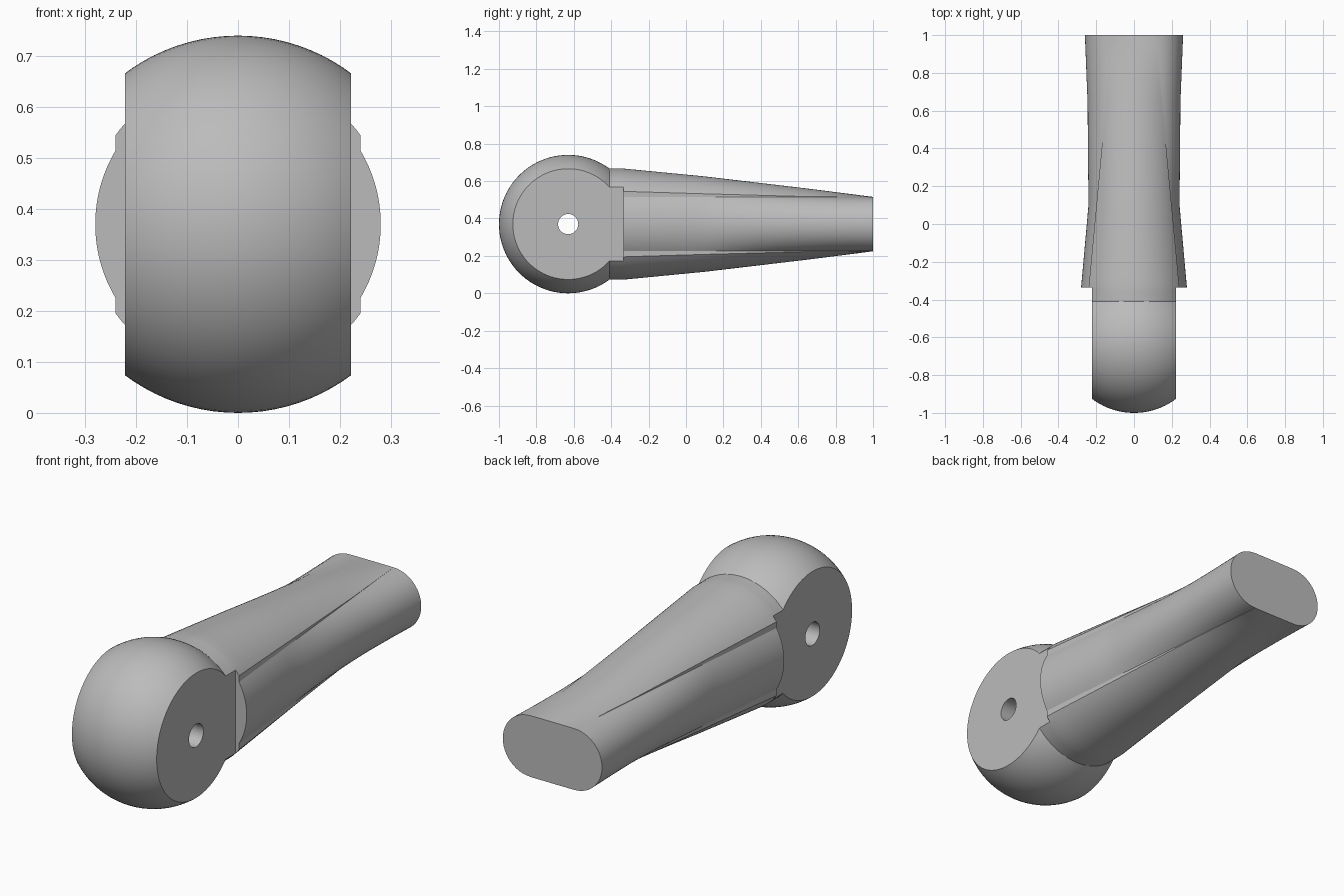
import bpy, bmesh, math
from mathutils import Matrix

cube = bpy.data.objects.get("Cube")
if cube:
    bpy.data.objects.remove(cube, do_unlink=True)

CENTRE_Z = 0.37
BALL_Y = -0.63

grey = bpy.data.materials.new("plain grey")
grey.use_nodes = True
colour = (0.5, 0.5, 0.5, 1)
grey.diffuse_color = colour
grey.node_tree.nodes["Principled BSDF"].inputs["Base Color"].default_value = colour


def make_object(name, bm, helper=False):
    bmesh.ops.recalc_face_normals(bm, faces=bm.faces)
    mesh = bpy.data.meshes.new(name)
    bm.to_mesh(mesh)
    bm.free()
    mesh.materials.append(grey)
    obj = bpy.data.objects.new(name, mesh)
    bpy.context.collection.objects.link(obj)
    obj.hide_render = helper
    return obj


def arc(chord, rise, steps):
    """Circular arc over a half chord, as (along, height) pairs."""
    rise = max(rise, 0.0002)
    radius = (chord * chord + rise * rise) / (2 * rise)
    spread = 2 * math.atan(rise / chord)
    for i in range(steps + 1):
        a = spread * (2 * i / steps - 1)
        yield radius * math.sin(a), radius * math.cos(a) - radius + rise


def section(half_width, bulge, height, edge):
    """Crowned slab with a rounded rib down each side."""
    crown = [(u, edge + v) for u, v in arc(half_width, height - edge, 32)]
    rib = [(half_width + v, -u) for u, v in arc(0.145, bulge, 24)]
    half = crown + rib
    return half + [(-x, -z) for x, z in half]


# Handle: y, slab half width, rib bulge, crown height, crown edge height
stations = [
    (-0.45, 0.251, 0.040, 0.297, 0.159),
    (-0.335, 0.240, 0.040, 0.297, 0.175),
    (0.10, 0.199, 0.042, 0.255, 0.162),
    (0.65, 0.148, 0.098, 0.190, 0.147),
    (1.00, 0.115, 0.145, 0.1455, 0.1452),
]
bm = bmesh.new()
rings = []
for k, (start, end) in enumerate(zip(stations, stations[1:])):
    for i in range(8):
        y, *shape = [a + (b - a) * i / 8 for a, b in zip(start, end)]
        rings.append((y, shape))
rings.append((stations[-1][0], stations[-1][1:]))
loops = [[bm.verts.new((x, y, CENTRE_Z + z)) for x, z in section(*shape)]
         for y, shape in rings]
for a, b in zip(loops, loops[1:]):
    for i in range(len(a)):
        j = (i + 1) % len(a)
        bm.faces.new((a[i], a[j], b[j], b[i]))
bm.faces.new(loops[0])
bm.faces.new(loops[-1])
handle = make_object("handle", bm, helper=True)

# Ball end
bm = bmesh.new()
bmesh.ops.create_uvsphere(
    bm, u_segments=96, v_segments=48, radius=0.37,
    matrix=Matrix.Translation((0, BALL_Y, CENTRE_Z)) @ Matrix.Rotation(math.pi / 2, 4, 'Y'))
body = make_object("ball_ended_handle", bm)

# Cutters for the two flat cheeks and the pin hole
cutters = []
for side, label in ((1, "left"), (-1, "right")):
    bm = bmesh.new()
    bmesh.ops.create_cube(
        bm, matrix=Matrix.Translation((side * 0.722, -0.835, CENTRE_Z)) @ Matrix.Diagonal((1, 1, 2, 1)))
    cutters.append(make_object(label + "_cheek_cutter", bm, helper=True))
bm = bmesh.new()
bmesh.ops.create_cone(
    bm, cap_ends=True, segments=48, radius1=0.054, radius2=0.054, depth=1,
    matrix=Matrix.Translation((0, BALL_Y, CENTRE_Z)) @ Matrix.Rotation(math.pi / 2, 4, 'Y'))
cutters.append(make_object("pin_hole_cutter", bm, helper=True))

# Join the parts, cut them, and remove the helpers
bpy.ops.object.select_all(action='DESELECT')
bpy.context.view_layer.objects.active = body
body.select_set(True)
for tool in [handle] + cutters:
    mod = body.modifiers.new(tool.name, 'BOOLEAN')
    mod.object = tool
    mod.operation = 'UNION' if tool is handle else 'DIFFERENCE'
    mod.solver = 'EXACT'
    bpy.ops.object.modifier_apply(modifier=mod.name)
for tool in [handle] + cutters:
    bpy.data.objects.remove(tool, do_unlink=True)
bpy.ops.object.shade_smooth_by_angle(angle=math.radians(25))
